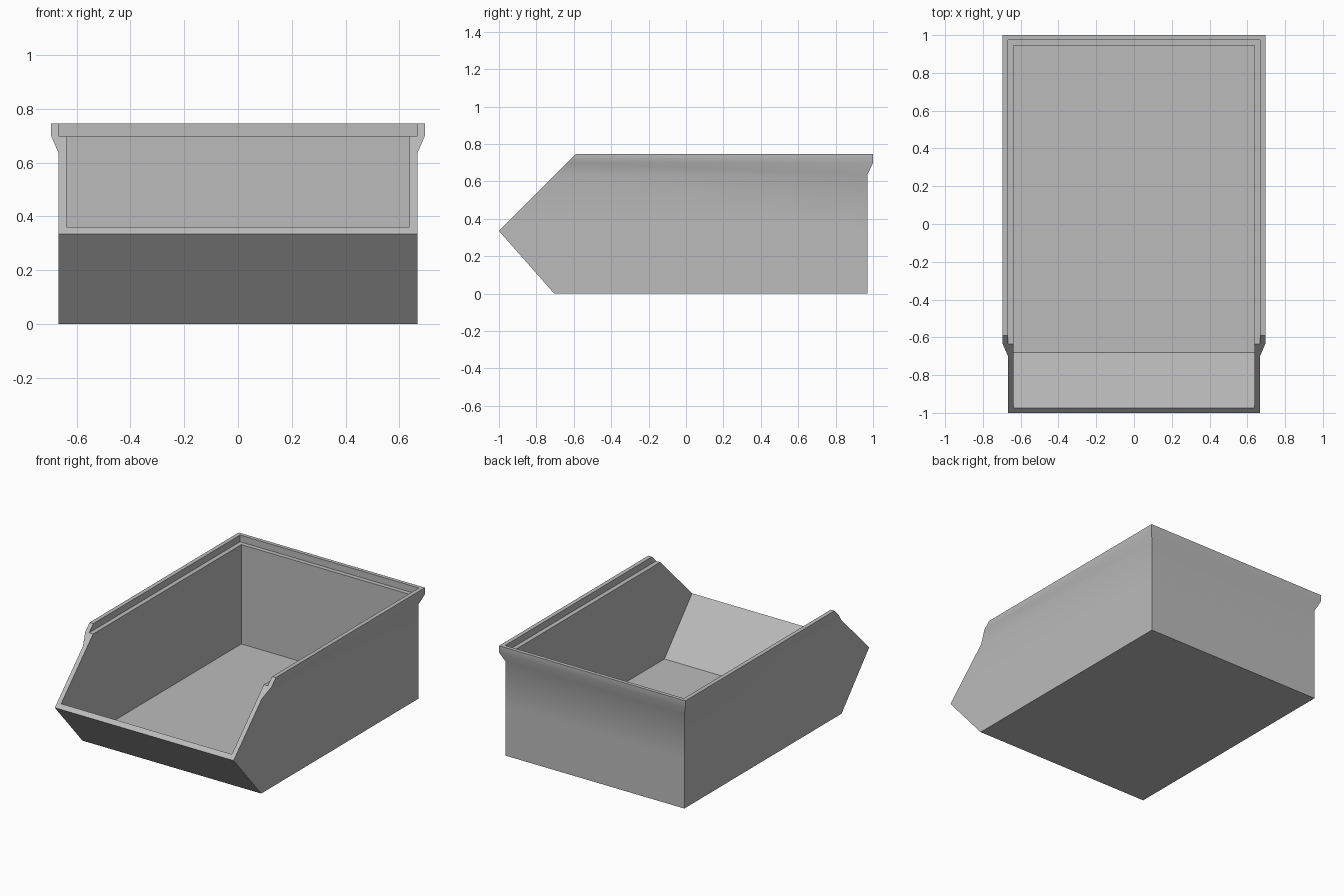
import bpy, bmesh
from math import radians

cube = bpy.data.objects.get("Cube")
if cube:
    bpy.data.objects.remove(cube)

grey = bpy.data.materials.new("plain grey")
grey.use_nodes = True
colour = (0.5, 0.5, 0.5, 1)
grey.diffuse_color = colour
grey.node_tree.nodes["Principled BSDF"].inputs["Base Color"].default_value = colour

# Heights and matching (half width, back edge) of the wall section
OUTER = [(0, .667, .97), (.335, .667, .97), (.635, .667, .97), (.7, .695, 1), (.745, .695, 1)]
INNER = [(.745, .667, .975), (.7, .667, .975), (.7, .637, .945), (.36, .637, .945), (.03, .637, .945)]
FRONT_Y = {0: -.705, .03: -.68}

bm = bmesh.new()


def ring(z, half, back):
    """Right front, right back, left back, left front corners."""
    front = FRONT_Y.get(z, z - 1.335)
    return [bm.verts.new(p) for p in
            ((-half, front, z), (-half, back, z), (half, back, z), (half, front, z))]


outer = [ring(*r) for r in OUTER]
inner = [ring(*r) for r in INNER]
section = outer + inner

# Side and back walls with the flared, stepped rim
for a, b in zip(section, section[1:]):
    for i in range(3):
        bm.faces.new((a[i], a[i + 1], b[i + 1], b[i]))

# Underside, floor, and the two faces of the sloping front wall
bm.faces.new(outer[0])
bm.faces.new(inner[-1])
for low, high in ((outer[0], outer[1]), (inner[-1], inner[-2])):
    bm.faces.new((low[0], low[3], high[3], high[0]))

# Slanted cut edges around the open front
bm.faces.new((outer[1][0], outer[1][3], inner[-2][3], inner[-2][0]))
for corner in (0, 3):
    bm.faces.new([r[corner] for r in section[1:-1]])

bmesh.ops.recalc_face_normals(bm, faces=bm.faces)
mesh = bpy.data.meshes.new("storage_bin")
bm.to_mesh(mesh)
bm.free()
mesh.materials.append(grey)

storage_bin = bpy.data.objects.new("storage_bin", mesh)
bpy.context.collection.objects.link(storage_bin)
bpy.context.view_layer.objects.active = storage_bin
storage_bin.select_set(True)
bpy.ops.object.shade_smooth_by_angle(angle=radians(30))
